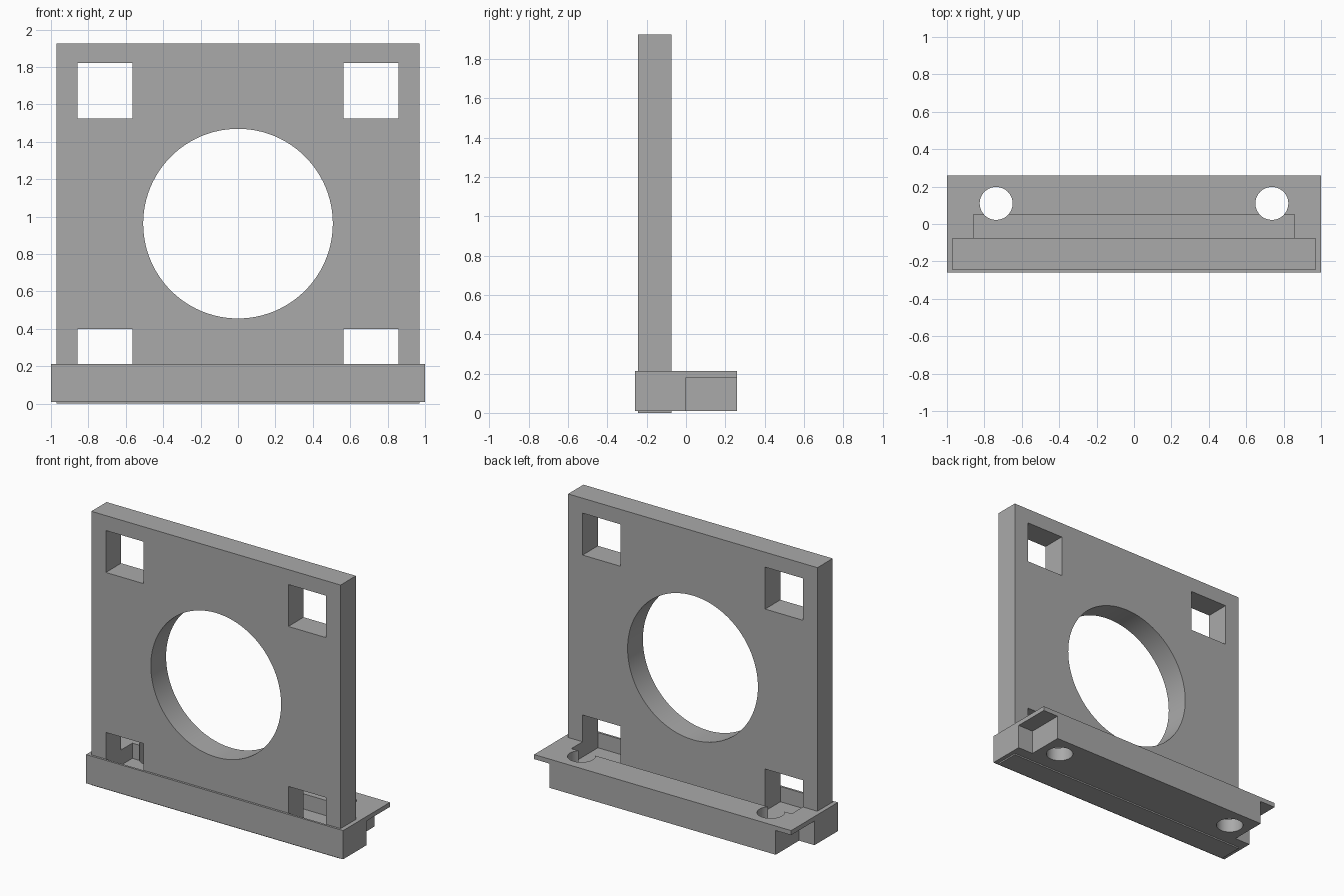
import bpy
import math

cube = bpy.data.objects.get("Cube")
if cube:
    bpy.data.objects.remove(cube, do_unlink=True)

grey = bpy.data.materials.new("plain grey")
grey.use_nodes = True
COLOUR = (0.4, 0.4, 0.4, 1)
grey.diffuse_color = COLOUR
grey.node_tree.nodes["Principled BSDF"].inputs["Base Color"].default_value = COLOUR


def box(name, x, y, z):
    """Axis-aligned box from (low, high) ranges."""
    bpy.ops.mesh.primitive_cube_add(size=1, location=[sum(r) / 2 for r in (x, y, z)])
    ob = bpy.context.object
    ob.name = name
    ob.scale = [r[1] - r[0] for r in (x, y, z)]
    bpy.ops.object.transform_apply(location=True, rotation=True, scale=True)
    ob.data.materials.append(grey)
    return ob


def cylinder(name, centre, radius, depth, rotation=(0, 0, 0)):
    bpy.ops.mesh.primitive_cylinder_add(vertices=96, radius=radius, depth=depth,
                                        location=centre, rotation=rotation)
    ob = bpy.context.object
    ob.name = name
    bpy.ops.object.transform_apply(location=True, rotation=True, scale=True)
    ob.data.materials.append(grey)
    return ob


def cut(target, cutters):
    """Subtract every cutter, then discard it."""
    bpy.ops.object.select_all(action='DESELECT')
    bpy.context.view_layer.objects.active = target
    target.select_set(True)
    for c in cutters:
        c.hide_render = True
        mod = target.modifiers.new("cut", 'BOOLEAN')
        mod.operation = 'DIFFERENCE'
        mod.solver = 'EXACT'
        mod.object = c
        bpy.ops.object.modifier_apply(modifier=mod.name)
        bpy.data.objects.remove(c, do_unlink=True)
    bpy.ops.object.shade_smooth_by_angle(angle=math.radians(30))


FRONT, BACK = -0.245, -0.075      # plate faces
MID = 0.9625                      # plate centre height
IN, OUT = 0.563, 0.857            # window sides
SILL, HEAD = 0.105, 0.40          # lower window edges


def sides(a, b, s):
    return sorted((a * s, b * s))


# Upright plate with a large round opening and four square windows
plate = box("upright_plate", (-0.97, 0.97), (FRONT, BACK), (0, 2 * MID))
cutters = [cylinder("round_cutter", (0, -0.16, MID), 0.507, 1, (math.pi / 2, 0, 0))]
for s in (-1, 1):
    for z in ((SILL, HEAD), (2 * MID - HEAD, 2 * MID - SILL)):
        cutters.append(box("window_cutter", sides(IN, OUT, s), (-0.5, 0.5), z))
cut(plate, cutters)

# Base with undercut back corners, a pocket behind the plate and screw holes
base = box("mounting_base", (-1, 1), (-0.26, 0.26), (0.01, 0.212))
cutters = [box("pocket_cutter", (-OUT, OUT), (FRONT, 0.05), (SILL, 0.5))]
for s in (-1, 1):
    cutters.append(box("corner_cutter", sides(0.88, 1.2, s), (0, 0.5), (-0.2, 0.18)))
    cutters.append(cylinder("screw_cutter", (0.737 * s, 0.11, 0.1), 0.088, 1))
cut(base, cutters)
